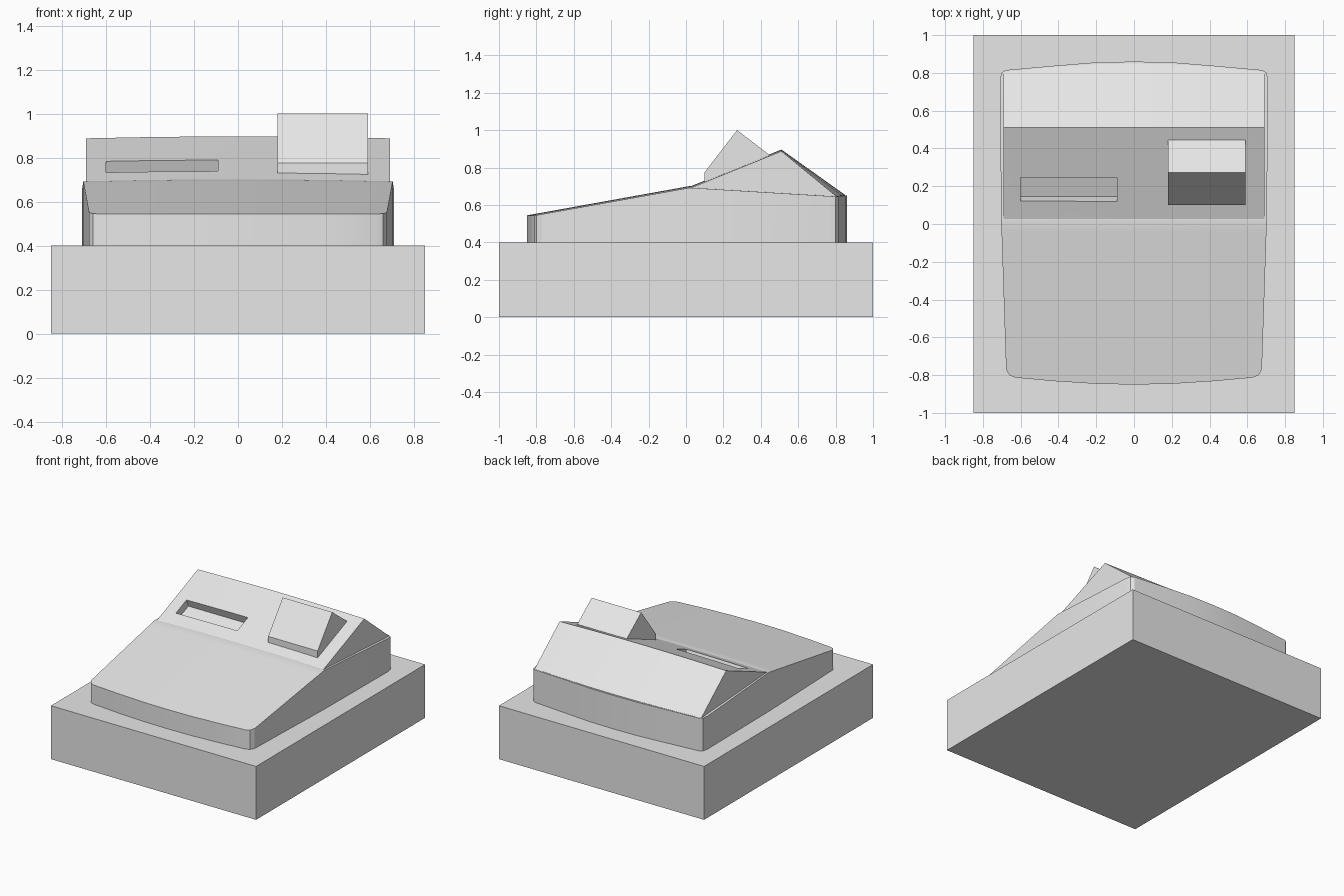
import bpy, bmesh, math
from mathutils import Vector, Matrix

if "Cube" in bpy.data.objects:
    bpy.data.objects.remove(bpy.data.objects["Cube"], do_unlink=True)

grey = bpy.data.materials.new("light grey")
grey.use_nodes = True
grey.diffuse_color = (0.8, 0.8, 0.8, 1)
grey.node_tree.nodes["Principled BSDF"].inputs["Base Color"].default_value = (0.8, 0.8, 0.8, 1)


def make(name, bm):
    bmesh.ops.recalc_face_normals(bm, faces=bm.faces)
    mesh = bpy.data.meshes.new(name)
    bm.to_mesh(mesh)
    bm.free()
    obj = bpy.data.objects.new(name, mesh)
    bpy.context.collection.objects.link(obj)
    mesh.materials.append(grey)
    return obj


def prism(points, offset):
    """Solid made by pushing a flat outline along an offset."""
    bm = bmesh.new()
    face = bm.faces.new([bm.verts.new(p) for p in points])
    new = bmesh.ops.extrude_face_region(bm, geom=[face])["geom"]
    bmesh.ops.translate(bm, vec=offset, verts=[v for v in new if isinstance(v, bmesh.types.BMVert)])
    return bm


def slice_at(bm, axis, values):
    normal = Vector((axis == 0, axis == 1, axis == 2))
    for value in values:
        bmesh.ops.bisect_plane(bm, geom=bm.verts[:] + bm.edges[:] + bm.faces[:],
                               plane_co=normal * value, plane_no=normal)


def box(size, matrix):
    bm = bmesh.new()
    bmesh.ops.create_cube(bm, size=1, matrix=matrix @ Matrix.Diagonal((*size, 1)))
    return bm


def boolean(obj, other, operation):
    mod = obj.modifiers.new(operation.lower(), "BOOLEAN")
    mod.object, mod.operation, mod.solver = other, operation, "EXACT"
    bpy.context.view_layer.objects.active = obj
    bpy.ops.object.modifier_apply(modifier=mod.name)
    bpy.data.objects.remove(other, do_unlink=True)


def crown(x):
    return 0.009 * (1 - (x / 0.7) ** 2)


def body_top(x, y):
    z = 0.692 + 0.18 * (y - 0.02) if y < 0.02 else 0.692 - 0.06 * (y - 0.02)
    return z + crown(x)


# Cash drawer
make("cash_drawer", box((1.7, 2, 0.4), Matrix.Translation((0, 0, 0.2))))

# Lower body: bowed, round-cornered outline with a sloping, crowned top
half = [(0, -0.85), (0.2, -0.846), (0.42, -0.832), (0.63, -0.813), (0.66, -0.80), (0.677, -0.77),
        (0.703, 0.02), (0.71, 0.76), (0.702, 0.80), (0.68, 0.815), (0.42, 0.838), (0.2, 0.856), (0, 0.86)]
outline = half + [(-x, y) for x, y in reversed(half[1:-1])]
bm = prism([(x, y, 0.39) for x, y in outline], (0, 0, 0.3))
columns = [-0.42, -0.2, 0, 0.2, 0.42]
slice_at(bm, 0, columns)
slice_at(bm, 1, [-0.77, -0.4, -0.04, 0.02, 0.76])
for v in bm.verts:
    if v.co.z > 0.5:
        v.co.z = body_top(v.co.x, v.co.y)
body = make("register_body", bm)

# Raised wedge, whose back foot follows the bowed rear wall
profile = [(0, 0.6), (0, 0.681), (0.07, 0.709), (0.51, 0.887), (0.85, 0.645), (0.85, 0.6)]
bm = prism([(-0.69, y, z) for y, z in profile], (1.38, 0, 0))
slice_at(bm, 0, columns)
for v in bm.verts:
    if v.co.y > 0.8:
        v.co.y -= 0.045 * (v.co.x / 0.69) ** 2
    if v.co.z > 0.62:
        v.co.z += crown(v.co.x)
boolean(body, make("wedge", bm), "UNION")

# Recessed slot cut square to the wedge slope
tilt = math.atan2(0.178, 0.44)
place = Matrix.Translation((-0.345, 0.1825, 0.763)) @ Matrix.Rotation(tilt, 4, "X")
cutter = make("slot_cutter", box((0.51, 0.135, 0.13), place))
cutter.hide_render = True
boolean(body, cutter, "DIFFERENCE")

# Display hood
hood = [(0.10, 0.70), (0.10, 0.775), (0.273, 1.0), (0.445, 0.868), (0.445, 0.80)]
make("display_hood", prism([(0.18, y, z) for y, z in hood], (0.41, 0, 0)))

# Soft shading on the gently curved body only
bpy.ops.object.select_all(action="DESELECT")
body.select_set(True)
bpy.context.view_layer.objects.active = body
bpy.ops.object.shade_smooth_by_angle(angle=math.radians(25))
